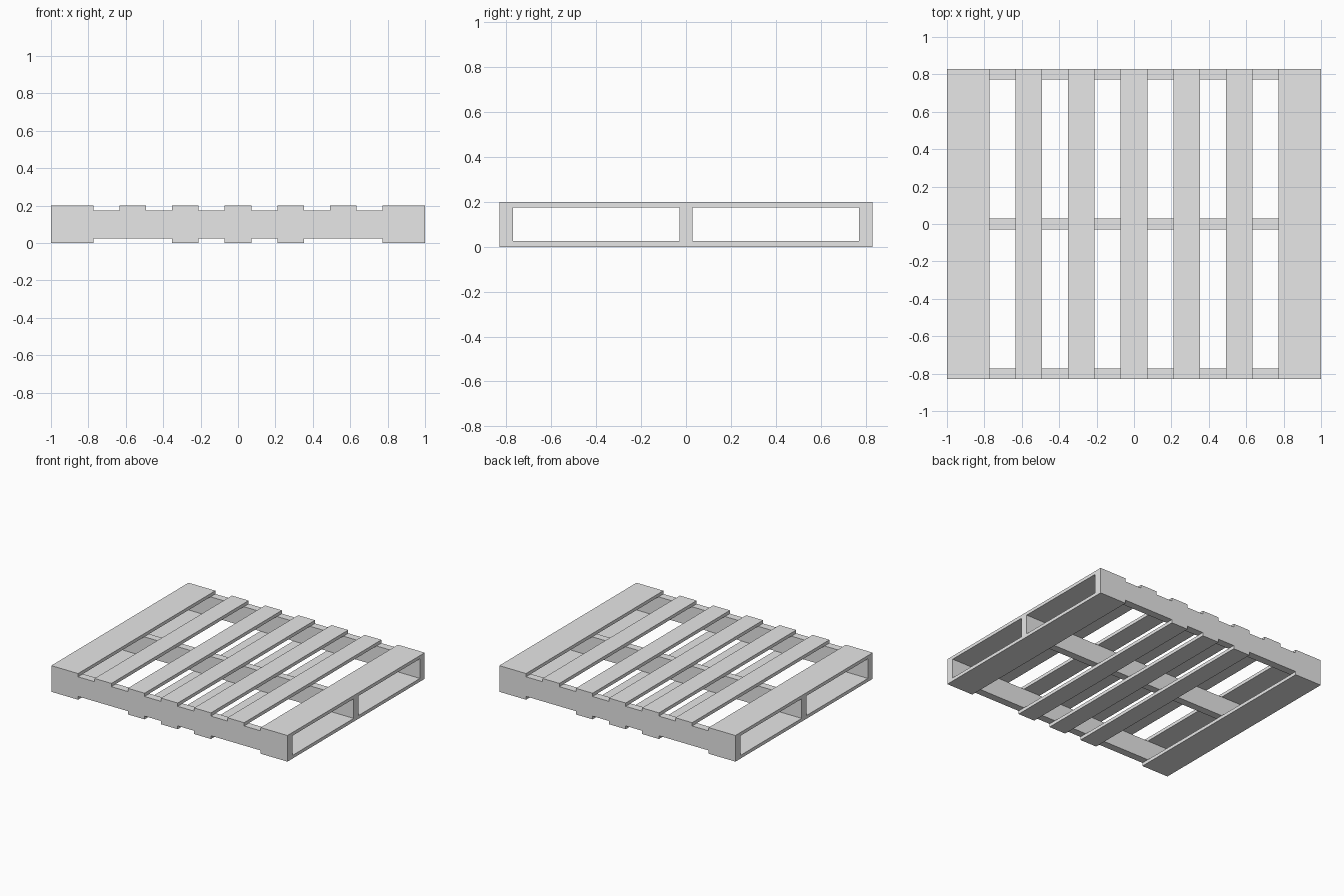
import bpy

cube = bpy.data.objects.get("Cube")
if cube:
    bpy.data.objects.remove(cube, do_unlink=True)

# One plain grey for all the timber
grey = bpy.data.materials.new("light_grey")
grey.use_nodes = True
colour = (0.8, 0.8, 0.8, 1.0)
grey.diffuse_color = colour
grey.node_tree.nodes["Principled BSDF"].inputs["Base Color"].default_value = colour

HALF_DEPTH = 0.83       # boards run front to back
BOARD = 0.025           # board thickness
HEIGHT = 0.20
WIDE, NARROW = 0.227, 0.142
RUNNER = 0.058          # runner thickness


def plank(name, x, y, z, sx, sy, sz):
    """Box centred on x and y with its underside at z."""
    bpy.ops.mesh.primitive_cube_add(size=1, location=(x, y, z + sz / 2))
    ob = bpy.context.object
    ob.name = name
    ob.scale = (sx, sy, sz)
    bpy.ops.object.transform_apply(location=False, rotation=False, scale=True)
    ob.data.materials.append(grey)
    return ob


# Three upright runners across the full width
edge = HALF_DEPTH - RUNNER / 2
for name, y in (("front_runner", -edge), ("middle_runner", 0), ("back_runner", edge)):
    plank(name, 0, y, BOARD, 2, RUNNER, HEIGHT - 2 * BOARD)


# A layer of boards: wide ones at both ends, narrow ones between
def deck(label, z, narrow_positions):
    for side, x in (("right", -1), ("left", 1)):
        plank(f"{label}_{side}_end_board", x * (1 - WIDE / 2), 0, z,
              WIDE, 2 * HALF_DEPTH, BOARD)
    for i, x in enumerate(narrow_positions, 1):
        plank(f"{label}_board_{i}", x, 0, z, NARROW, 2 * HALF_DEPTH, BOARD)


PITCH = 0.281
deck("top", HEIGHT - BOARD, [i * PITCH for i in range(-2, 3)])
deck("bottom", 0, [i * PITCH for i in range(-1, 2)])
